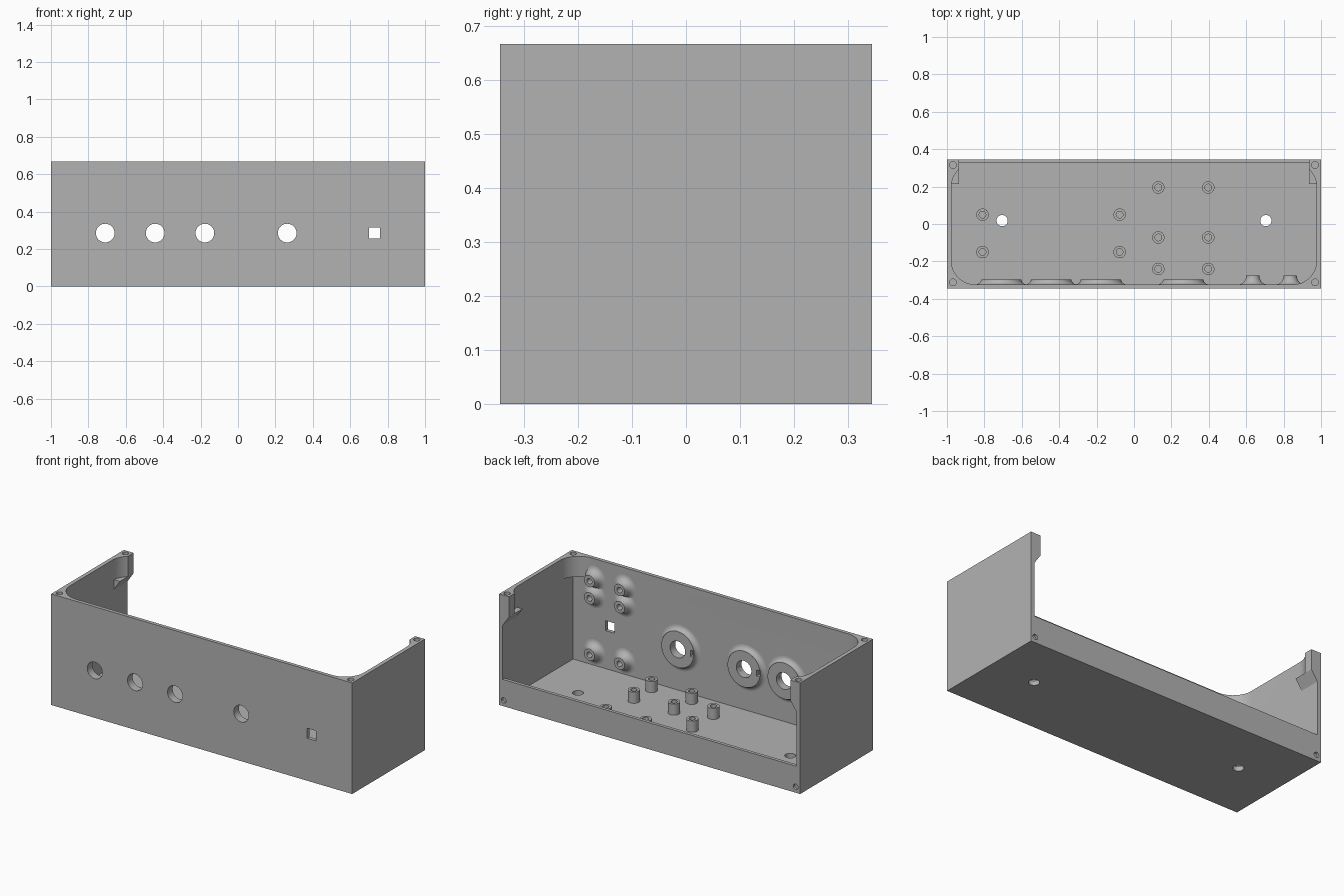
import bpy, bmesh, math
from mathutils import Matrix, Vector

cube = bpy.data.objects.get("Cube")
if cube:
    bpy.data.objects.remove(cube, do_unlink=True)

grey = bpy.data.materials.new("plain_grey")
grey.use_nodes = True
grey.diffuse_color = (0.45, 0.45, 0.45, 1)
grey.node_tree.nodes["Principled BSDF"].inputs["Base Color"].default_value = (0.45, 0.45, 0.45, 1)

W, D, H = 1.0, 0.345, 0.667      # half width, half depth, height
IX, FLOOR = 0.976, 0.027         # inner side wall, floor top
FRONT, BACK = -0.323, 0.325      # inner faces of front wall and back lip
LIP, LEDGE = 0.16, 0.545         # back lip height, underside of corner fills
POST = 0.935                     # inner face of the rear posts
HOLE_Z = 0.285


def finish(name, bm):
    bmesh.ops.remove_doubles(bm, verts=bm.verts, dist=1e-5)
    bmesh.ops.recalc_face_normals(bm, faces=bm.faces)
    mesh = bpy.data.meshes.new(name)
    bm.to_mesh(mesh)
    bm.free()
    mesh.materials.append(grey)
    obj = bpy.data.objects.new(name, mesh)
    bpy.context.collection.objects.link(obj)
    return obj


def box(name, lo, hi):
    bm = bmesh.new()
    lo, hi = Vector(lo), Vector(hi)
    bmesh.ops.create_cube(bm, size=1)
    bmesh.ops.scale(bm, vec=hi - lo, verts=bm.verts)
    bmesh.ops.translate(bm, vec=(lo + hi) / 2, verts=bm.verts)
    return finish(name, bm)


def prism(name, points, offset):
    bm = bmesh.new()
    face = bm.faces.new([bm.verts.new(p) for p in points])
    ext = bmesh.ops.extrude_face_region(bm, geom=[face])
    moved = [v for v in ext["geom"] if isinstance(v, bmesh.types.BMVert)]
    bmesh.ops.translate(bm, vec=offset, verts=moved)
    return finish(name, bm)


def lathe(name, profile, place, steps=48, closed=False):
    """Spin (radius, height) points about z, then move into place."""
    bm = bmesh.new()
    vs = [bm.verts.new((r, 0, h)) for r, h in profile]
    es = [bm.edges.new(pair) for pair in zip(vs, vs[1:])]
    if closed:
        es.append(bm.edges.new((vs[-1], vs[0])))
    bmesh.ops.spin(bm, geom=vs + es, cent=(0, 0, 0), axis=(0, 0, 1),
                   angle=math.tau, steps=steps)
    bm.transform(place)
    return finish(name, bm)


def rod(radius, lo, hi, place):
    return lathe("cutter", [(0, lo), (radius, lo), (radius, hi), (0, hi)], place, 32)


def cut(obj, cutters):
    for c in cutters:
        mod = obj.modifiers.new("cut", "BOOLEAN")
        mod.operation, mod.solver, mod.object = "DIFFERENCE", "EXACT", c
        bpy.ops.object.select_all(action="DESELECT")
        bpy.context.view_layer.objects.active = obj
        obj.select_set(True)
        bpy.ops.object.modifier_apply(modifier=mod.name)
        bpy.data.objects.remove(c, do_unlink=True)


def smooth(obj):
    bpy.ops.object.select_all(action="DESELECT")
    bpy.context.view_layer.objects.active = obj
    obj.select_set(True)
    bpy.ops.object.shade_smooth_by_angle(angle=math.radians(30))


def at(x, y, z):
    return Matrix.Translation((x, y, z))


def inward(x, z, y=FRONT):
    """Axis pointing from the front wall to the back."""
    return at(x, y, z) @ Matrix.Rotation(-math.pi / 2, 4, "X")


def flare(r_top, r_base, height, n=8):
    """Concave fillet from the base rim up to the boss face."""
    pts = []
    for i in range(n + 1):
        a = math.pi / 2 * i / n
        pts.append((r_base - (r_base - r_top) * math.sin(a), height * (1 - math.cos(a))))
    return pts


# Case shell: a block hollowed out from the top and back
body = box("case_shell", (-W, -D, 0), (W, D, H))
cutters = [
    box("cutter", (-IX, FRONT, FLOOR), (IX, BACK, LEDGE)),
    box("cutter", (-IX, BACK - 0.1, LIP), (IX, D + 0.1, LEDGE)),
]

# Upper cavity with rounded corners, leaving the rear posts
R = 0.125
half = []
for i in range(13):
    a = math.pi / 2 * i / 12
    half.append((IX - R + R * math.sin(a), FRONT + R - R * math.cos(a)))
end = math.acos((POST - IX + R) / R)
for i in range(9):
    a = end * i / 8
    half.append((IX - R + R * math.cos(a), 0.2 + R * math.sin(a)))
half.append((POST, D + 0.1))
outline = half + [(-x, y) for x, y in reversed(half)]
cutters.append(prism("cutter", [(x, y, LEDGE - 0.01) for x, y in outline], (0, 0, 0.3)))

# Screw holes in the top corners and the back lower corners
for sx in (-1, 1):
    for y in (-0.312, 0.315):
        cutters.append(rod(0.018, H - 0.09, H + 0.1, at(sx * 0.968, y, 0)))
    cutters.append(rod(0.016, -0.015, 0.1, inward(sx * 0.97, 0.035, D)))
    cutters.append(rod(0.03, -0.1, 0.1, at(sx * 0.705, 0.018, 0)))

# Control holes and the square window in the front wall
knobs = (-0.71, -0.443, -0.177, 0.263)
for x in knobs:
    cutters.append(rod(0.05, -0.1, 0.1, inward(x, HOLE_Z)))
cutters.append(box("cutter", (0.70, -D - 0.1, HOLE_Z - 0.03), (0.76, FRONT + 0.1, HOLE_Z + 0.03)))
cut(body, cutters)
smooth(body)

# Sloped supports under the rear posts
for sx, side in ((-1, "right"), (1, "left")):
    prism(f"post_support_{side}",
          [(sx * x, 0.215, z) for x, z in
           ((POST, LEDGE), (IX + 0.01, LEDGE), (IX + 0.01, LEDGE - 0.06), (IX, LEDGE - 0.06))],
          (0, D - 0.215, 0))

# Flared rings around the control holes, each with a locating notch
for i, x in enumerate(knobs):
    ring = lathe(f"control_ring_{i + 1}",
                 [(0.05, -0.005), (0.137, -0.005)] + flare(0.108, 0.137, 0.027) + [(0.05, 0.027)],
                 inward(x, HOLE_Z), 64, closed=True)
    cut(ring, [box("cutter", (x - 0.107, FRONT + 0.003, HOLE_Z - 0.018),
                   (x - 0.085, FRONT + 0.1, HOLE_Z + 0.018))])
    smooth(ring)

# Flared screw bosses on the front wall
for x in (0.635, 0.835):
    for z in (0.108, 0.447, 0.55):
        boss = lathe("wall_boss", [(0, -0.005), (0.075, -0.005)] + flare(0.035, 0.075, 0.048)
                     + [(0.017, 0.048), (0.017, 0.005), (0, 0.005)], inward(x, z))
        smooth(boss)

# Board standoffs on the floor
spots = [(x, y) for x in (-0.81, -0.077) for y in (0.05, -0.15)]
spots += [(x, y) for x in (0.13, 0.397) for y in (0.195, -0.072, -0.24)]
for x, y in spots:
    standoff = lathe("floor_standoff", [(0, -0.005), (0.033, -0.005), (0.033, 0.067),
                                        (0.018, 0.067), (0.018, 0.005), (0, 0.005)],
                     at(x, y, FLOOR), 32)
    smooth(standoff)
